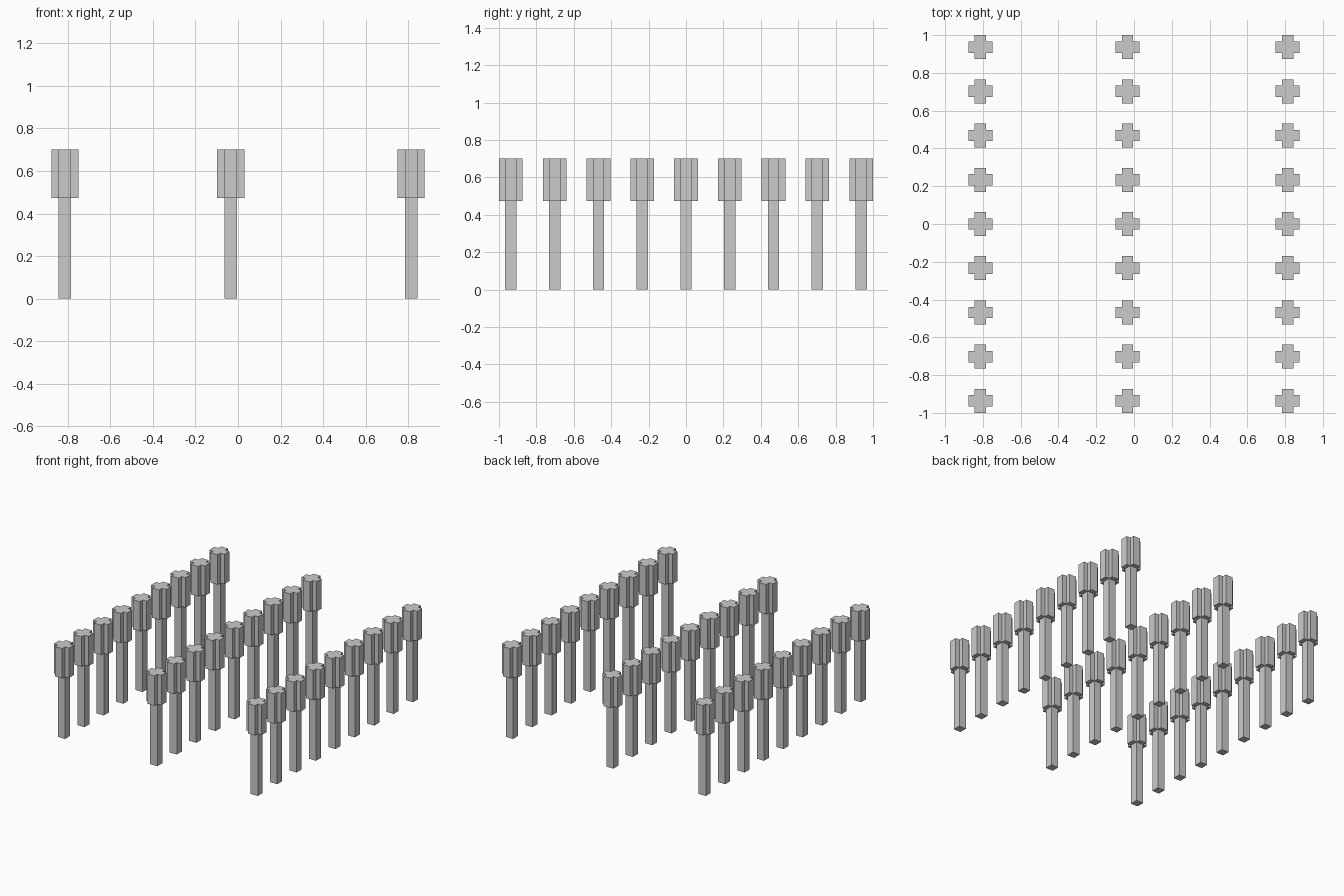
import bpy, bmesh

if "Cube" in bpy.data.objects:
    bpy.data.objects.remove(bpy.data.objects["Cube"])

COLUMNS_X = (-0.8135, -0.034, 0.8135)
ROWS, SPACING = 9, 0.2341
R, A = 0.0635, 0.03            # head half-width, post / arm half-width
Z_HEAD, Z_TOP = 0.474, 0.702


def prism(name, profile, z0, z1):
    """Extrude a closed xy outline between two heights into a mesh."""
    bm = bmesh.new()
    face = bm.faces.new([bm.verts.new((x, y, z0)) for x, y in profile])
    ext = bmesh.ops.extrude_face_region(bm, geom=[face], use_keep_orig=True)
    top = [g for g in ext["geom"] if isinstance(g, bmesh.types.BMVert)]
    bmesh.ops.translate(bm, verts=top, vec=(0, 0, z1 - z0))
    bmesh.ops.recalc_face_normals(bm, faces=bm.faces)
    mesh = bpy.data.meshes.new(name)
    bm.to_mesh(mesh)
    bm.free()
    return mesh


# Square post and cross-shaped head, shared by every bollard
square = [(A, A), (-A, A), (-A, -A), (A, -A)]
cross = [(R, -A), (R, A), (A, A), (A, R), (-A, R), (-A, A),
         (-R, A), (-R, -A), (-A, -A), (-A, -R), (A, -R), (A, -A)]
post_mesh = prism("post", square, 0, Z_HEAD)
head_mesh = prism("head", cross, Z_HEAD, Z_TOP)

# Three lines of nine posts
for c, x in enumerate(COLUMNS_X, 1):
    for r in range(ROWS):
        y = (r - (ROWS - 1) / 2) * SPACING
        for part, mesh in (("post", post_mesh), ("head", head_mesh)):
            obj = bpy.data.objects.new(f"{part}_{c}_{r + 1}", mesh)
            obj.location = (x, y, 0)
            bpy.context.collection.objects.link(obj)
